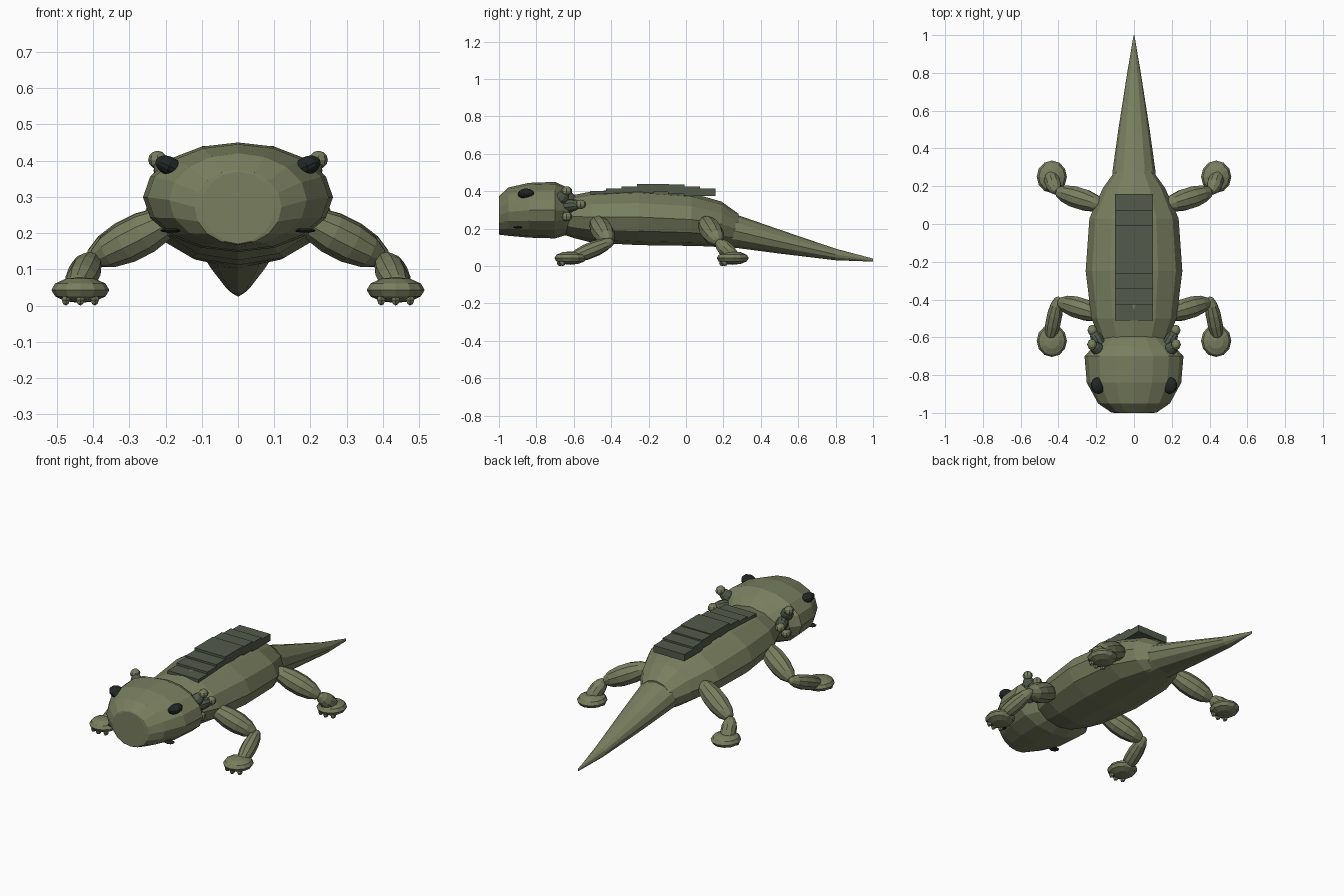
import bpy, bmesh, math
from mathutils import Vector, Matrix

if "Cube" in bpy.data.objects:
    bpy.data.objects.remove(bpy.data.objects["Cube"])


def material(name, rgb):
    m = bpy.data.materials.new(name)
    m.diffuse_color = (*rgb, 1)
    m.use_nodes = True
    m.node_tree.nodes["Principled BSDF"].inputs["Base Color"].default_value = m.diffuse_color
    return m


SKIN = material("olive_skin", (0.19, 0.21, 0.115))
DARK = material("dark_green", (0.085, 0.105, 0.07))
BLACK = material("eye_black", (0.015, 0.02, 0.018))


def finish(bm, name, mat):
    bmesh.ops.recalc_face_normals(bm, faces=bm.faces)
    me = bpy.data.meshes.new(name)
    bm.to_mesh(me)
    bm.free()
    me.materials.append(mat)
    ob = bpy.data.objects.new(name, me)
    bpy.context.collection.objects.link(ob)
    return ob


def loft(name, sections, sides, mat):
    """Elliptical rings along y: (y, half width, bottom z, top z)."""
    bm = bmesh.new()
    rings = []
    for y, w, z0, z1 in sections:
        ring = []
        for i in range(sides):
            a = 2 * math.pi * i / sides
            ring.append(bm.verts.new((w * math.sin(a), y,
                                      (z0 + z1) / 2 + (z1 - z0) / 2 * math.cos(a))))
        rings.append(ring)
    for a, b in zip(rings, rings[1:]):
        for i in range(sides):
            j = (i + 1) % sides
            bm.faces.new((a[i], a[j], b[j], b[i]))
    bm.faces.new(rings[0])
    bm.faces.new(rings[-1])
    return finish(bm, name, mat)


def ball(name, c, r, mat, seg=10, rings=6):
    bm = bmesh.new()
    bmesh.ops.create_uvsphere(bm, u_segments=seg, v_segments=rings, radius=1,
                              matrix=Matrix.Translation(c) @ Matrix.Diagonal((*r, 1)))
    return finish(bm, name, mat)


def limb(name, a, b, r, mat):
    """Ellipsoid stretched between two points."""
    a, b = Vector(a), Vector(b)
    d = b - a
    mtx = (Matrix.Translation((a + b) / 2) @ d.to_track_quat('Z', 'Y').to_matrix().to_4x4()
           @ Matrix.Diagonal((r, r, d.length / 2, 1)))
    bm = bmesh.new()
    bmesh.ops.create_uvsphere(bm, u_segments=10, v_segments=7, radius=1, matrix=mtx)
    return finish(bm, name, mat)


# Head with blunt flat snout
loft("head", [(-1, .10, .17, .37), (-.998, .12, .168, .375), (-.95, .19, .162, .42),
              (-.84, .25, .152, .445), (-.70, .262, .148, .45),
              (-.645, .21, .165, .425), (-.585, .14, .20, .37)], 16, SKIN)

# Body
loft("body", [(-.66, .16, .17, .365), (-.60, .185, .15, .38), (-.50, .225, .125, .40),
              (-.25, .256, .112, .412), (.03, .236, .108, .39),
              (.19, .165, .103, .345), (.28, .10, .11, .28)], 12, SKIN)

# Tail
loft("tail", [(.15, .115, .103, .31), (.27, .115, .097, .275), (.50, .083, .067, .195),
              (.80, .036, .031, .093), (1, .002, .024, .04)], 12, SKIN)

# Overlapping back plates
for i, top in enumerate((.402, .415, .426, .440, .435, .426, .415)):
    bm = bmesh.new()
    bmesh.ops.create_cube(bm, size=1, matrix=Matrix.Translation((0, -.425 + i * .083, top - .02))
                          @ Matrix.Diagonal((.2, .17, .04, 1)))
    finish(bm, f"back_plate_{i + 1}", DARK)

for s, side in ((1, "right"), (-1, "left")):
    # Eyes and mouth corners
    eye = ball(f"{side}_eye", (0, 0, 0), (.042, .045, .026), BLACK, 10, 8)
    eye.location = (s * .19, -.855, .385)
    eye.rotation_euler = (0, s * math.radians(-25), 0)
    ball(f"{side}_mouth_corner", (s * .185, -.90, .207), (.03, .025, .006), BLACK, 8, 6)

    # Gills: tapered stalks with round tips
    for i, (x, y, z) in enumerate(((.222, -.638, .402), (.22, -.563, .33), (.205, -.638, .265))):
        limb(f"{side}_gill_stalk_{i + 1}", (s * .16, -.69 + i * .01, .32), (s * x, y, z), .035, DARK)
        ball(f"{side}_gill_tip_{i + 1}", (s * x, y, z), (.026, .03, .025), SKIN, 8, 6)

    # Legs
    for leg, hip, knee, ankle, foot in (
            ("front", (.16, -.485, .25), (.405, -.41, .125), (.45, -.63, .035), -.618),
            ("rear", (.16, .095, .25), (.415, .175, .125), (.45, .275, .03), .25)):
        hip, knee, ankle = [(s * p[0], p[1], p[2]) for p in (hip, knee, ankle)]
        back = Vector(knee) + (Vector(knee) - Vector(ankle)) * .12
        limb(f"{side}_{leg}_upper_leg", hip, knee, .06, SKIN)
        limb(f"{side}_{leg}_lower_leg", back, ankle, .043, SKIN)
        ball(f"{side}_{leg}_foot", (s * .435, foot, .043), (.08, .086, .036), SKIN, 12, 6)
        for k in (-1, 0, 1):
            ball(f"{side}_{leg}_toe_{k + 2}", (s * .435 + k * .04, foot - .055 + abs(k) * .012, .016),
                 (.013, .018, .016), SKIN, 6, 4)
